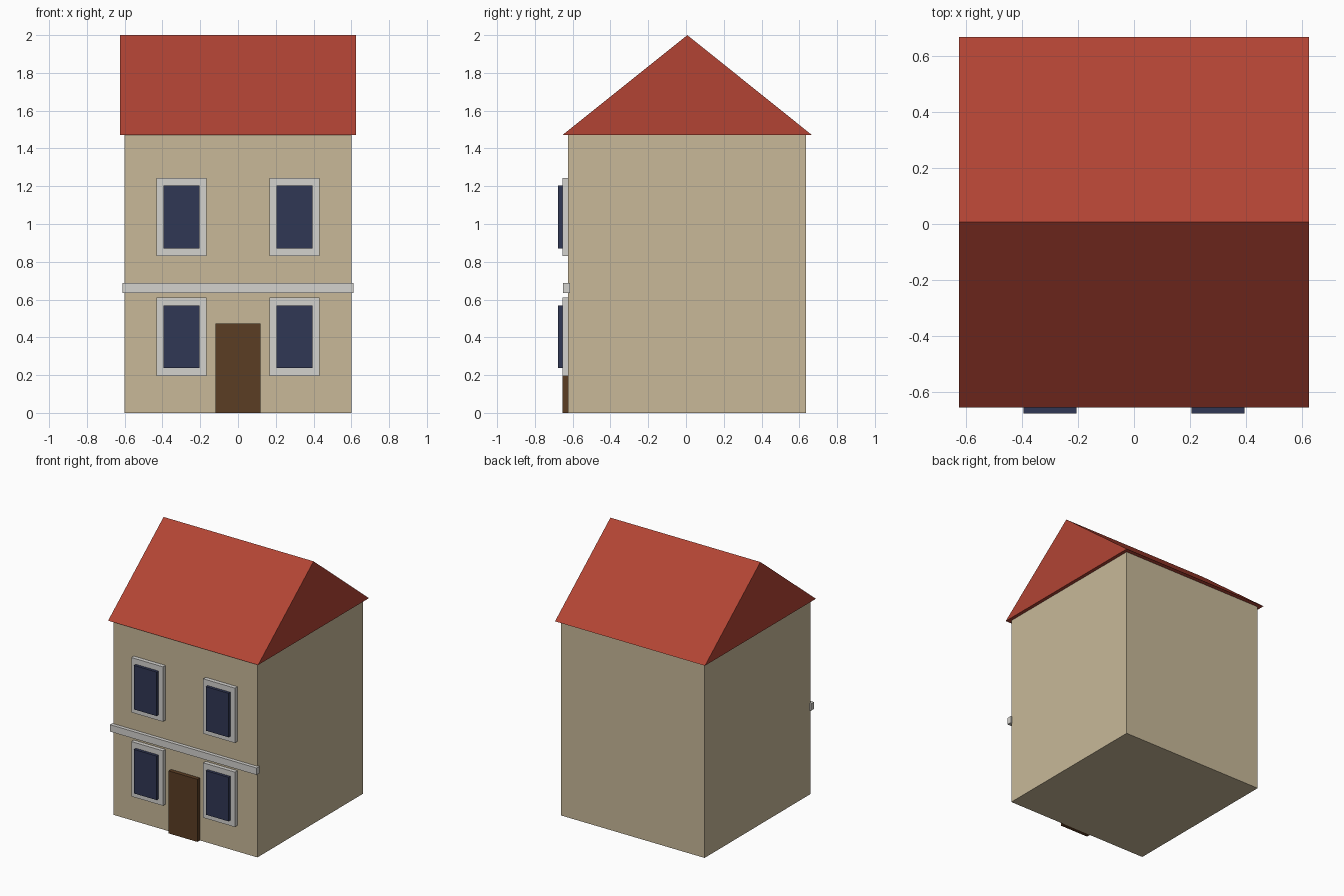
import bpy

if "Cube" in bpy.data.objects:
    bpy.data.objects.remove(bpy.data.objects["Cube"])


def material(name, rgb):
    """Flat material from 0-255 sRGB, stored as linear."""
    lin = [((c / 255 + 0.055) / 1.055) ** 2.4 for c in rgb]
    m = bpy.data.materials.new(name)
    m.diffuse_color = (*lin, 1)
    m.use_nodes = True
    m.node_tree.nodes["Principled BSDF"].inputs["Base Color"].default_value = m.diffuse_color
    return m


wall = material("wall_beige", (200, 185, 153))
red = material("roof_red", (178, 68, 52))
trim = material("trim_grey", (212, 210, 206))
blue = material("glass_blue", (48, 55, 85))
brown = material("door_brown", (91, 61, 36))


def extrude_x(name, profile, x0, x1, mat):
    """Closed prism: a (y, z) profile swept from x0 to x1."""
    n = len(profile)
    verts = [(x, y, z) for x in (x0, x1) for y, z in profile]
    faces = [tuple(reversed(range(n))), tuple(range(n, 2 * n))]
    faces += [(i, (i + 1) % n, n + (i + 1) % n, n + i) for i in range(n)]
    mesh = bpy.data.meshes.new(name)
    mesh.from_pydata(verts, [], faces)
    mesh.materials.append(mat)
    obj = bpy.data.objects.new(name, mesh)
    bpy.context.collection.objects.link(obj)
    return obj


def box(name, x, y, z, mat):
    """Box from (min, max) ranges."""
    profile = [(y[0], z[0]), (y[1], z[0]), (y[1], z[1]), (y[0], z[1])]
    return extrude_x(name, profile, x[0], x[1], mat)


FRONT = -0.625

# House body and gabled roof
box("house_body", (-0.6, 0.6), (FRONT, 0.635), (0, 1.47), wall)
extrude_x("roof", [(-0.655, 1.47), (0.668, 1.47), (0.007, 2.0)], -0.626, 0.626, red)

# Door and the ledge between the floors
box("door", (-0.12, 0.12), (-0.655, FRONT), (0, 0.472), brown)
box("floor_ledge", (-0.612, 0.612), (-0.652, -0.615), (0.636, 0.688), trim)

# Four windows: frame with a raised pane
for floor, zc in (("lower", 0.403), ("upper", 1.037)):
    for side, xc in (("left", -0.3), ("right", 0.3)):
        box(f"{floor}_{side}_window_frame", (xc - 0.132, xc + 0.132),
            (-0.655, FRONT), (zc - 0.207, zc + 0.207), trim)
        box(f"{floor}_{side}_window_pane", (xc - 0.095, xc + 0.095),
            (-0.677, -0.655), (zc - 0.166, zc + 0.166), blue)
